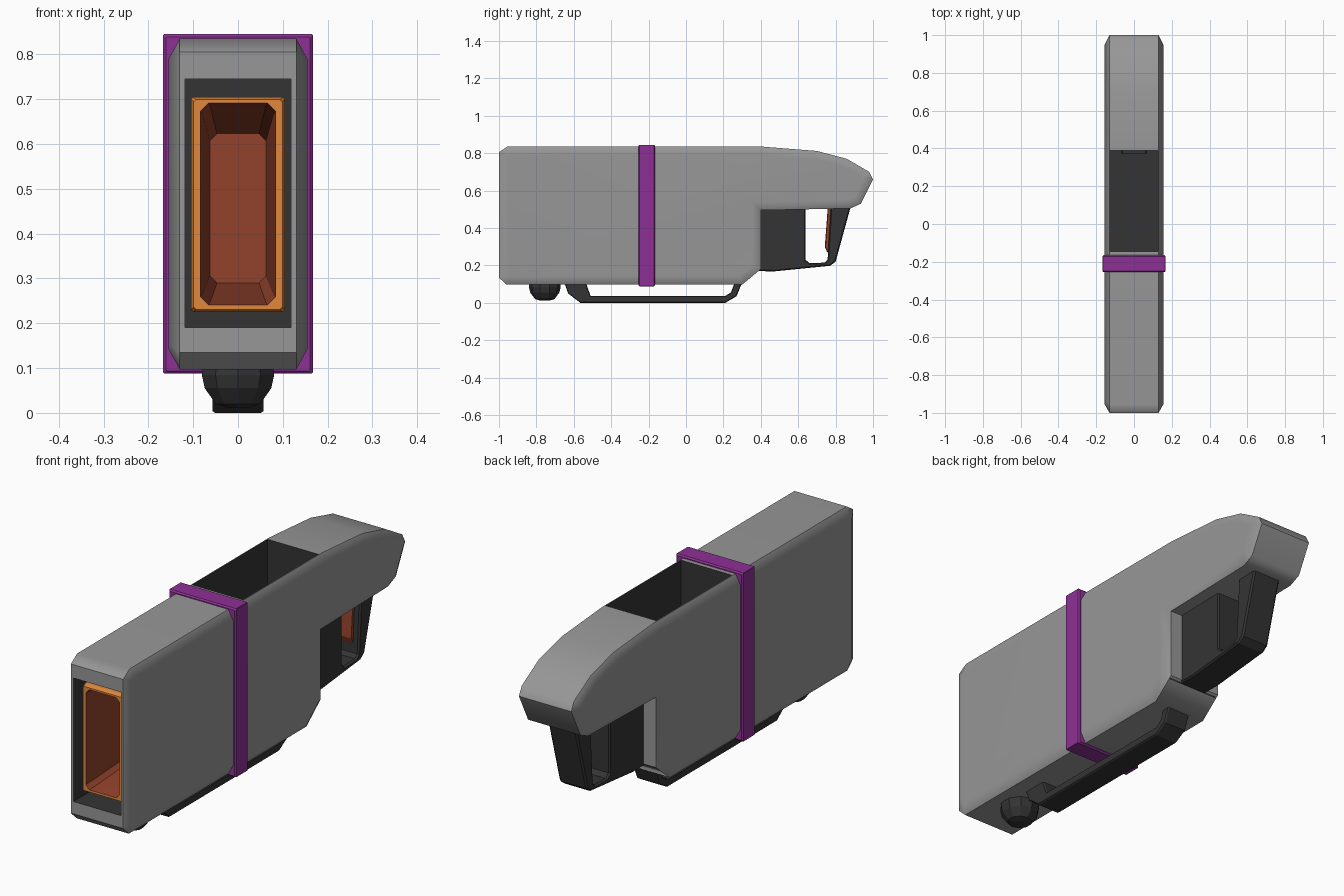
import bpy, bmesh
from mathutils import Vector

if "Cube" in bpy.data.objects:
    bpy.data.objects.remove(bpy.data.objects["Cube"])


def material(name, rgb):
    m = bpy.data.materials.new(name)
    m.diffuse_color = (*rgb, 1)
    m.use_nodes = True
    m.node_tree.nodes["Principled BSDF"].inputs["Base Color"].default_value = m.diffuse_color
    return m


GREY = material("grey shell", (0.31, 0.31, 0.31))
DARK = material("dark plastic", (0.034, 0.034, 0.034))
PURPLE = material("purple band", (0.27, 0.03, 0.30))
ORANGE = material("orange frame", (0.75, 0.25, 0.045))
RUST = material("rust red", (0.29, 0.055, 0.025))


def loft(name, loops, mats, bands=None, closed=False):
    """Skin matching loops of points; caps the ends unless closed in a ring."""
    bm = bmesh.new()
    rows = [[bm.verts.new(p) for p in loop] for loop in loops]
    n = len(rows[0])
    pairs = list(zip(rows, rows[1:] + rows[:1])) if closed else list(zip(rows, rows[1:]))
    for k, (a, b) in enumerate(pairs):
        for i in range(n):
            f = bm.faces.new((a[i], a[(i + 1) % n], b[(i + 1) % n], b[i]))
            f.material_index = bands[k] if bands else 0
    if not closed:
        bm.faces.new(rows[0])
        f = bm.faces.new(rows[-1])
        f.material_index = bands[-1] if bands else 0
    bmesh.ops.recalc_face_normals(bm, faces=bm.faces[:])
    me = bpy.data.meshes.new(name)
    bm.to_mesh(me)
    bm.free()
    ob = bpy.data.objects.new(name, me)
    bpy.context.collection.objects.link(ob)
    for m in mats:
        me.materials.append(m)
    return ob


def inset(profile, d):
    """Offset a counter-clockwise outline inwards by d."""
    pts = [Vector(p) for p in profile]
    out = []
    for i, p in enumerate(pts):
        e1 = (p - pts[i - 1]).normalized()
        e2 = (pts[(i + 1) % len(pts)] - p).normalized()
        n1, n2 = Vector((-e1.y, e1.x)), Vector((-e2.y, e2.x))
        out.append(p + d * (n1 + n2) / (1 + n1.dot(n2)))
    return out


def prism(name, profile, half, mat, edge=0.01, drop=0.01):
    """Side outline (y, z) extruded across x with chamfered rims."""
    inner = inset(profile, drop)
    loops = [[(x, p[0], p[1]) for p in prof] for x, prof in (
        (-half, inner), (edge - half, profile), (half - edge, profile), (half, inner))]
    return loft(name, loops, [mat])


def rect(y, w, z0, z1, c):
    """Rectangle in the xz plane with cut corners."""
    return [(x, y, z) for x, z in (
        (-w + c, z0), (w - c, z0), (w, z0 + c), (w, z1 - c),
        (w - c, z1), (-w + c, z1), (-w, z1 - c), (-w, z0 + c))]


def smooth(ob, angle=0.7):
    bpy.ops.object.select_all(action='DESELECT')
    ob.select_set(True)
    bpy.context.view_layer.objects.active = ob
    bpy.ops.object.shade_smooth_by_angle(angle=angle)
    wn = ob.modifiers.new("weighted normals", 'WEIGHTED_NORMAL')
    wn.keep_sharp = True


def cut(ob, name, lo, hi):
    """Cut a box-shaped pocket, then remove the cutter."""
    loops = [[(lo[0], lo[1], z), (hi[0], lo[1], z), (hi[0], hi[1], z), (lo[0], hi[1], z)]
             for z in (lo[2], hi[2])]
    cutter = loft(name, loops, [GREY])
    cutter.hide_render = True
    mod = ob.modifiers.new(name, 'BOOLEAN')
    mod.operation, mod.solver, mod.object = 'DIFFERENCE', 'EXACT', cutter
    bpy.context.view_layer.objects.active = ob
    bpy.ops.object.modifier_apply(modifier=name)
    bpy.data.objects.remove(cutter)


# Main shell with front recess and top well
shell = prism("shell", [
    (-1, .135), (-.96, .097), (.30, .097), (.40, .18), (.40, .495), (.88, .505),
    (.935, .53), (1, .66), (.98, .70), (.86, .77), (.70, .812), (.41, .835),
    (-.955, .835), (-1, .805)], .155, GREY, edge=.025, drop=.045)
cut(shell, "front_recess_cutter", (-.118, -1.1, .19), (.118, -.32, .745))
cut(shell, "top_well_cutter", (-.126, -.145, .17), (.126, .39, 1))
shell.data.materials.append(DARK)
for f in shell.data.polygons:
    c = f.center
    if abs(c.x) < .128 and -.995 < c.y < .392 and .16 < c.z < .80:
        f.material_index = 1
smooth(shell)

# Orange frame with a rust funnel inside the front recess
loft("front_funnel", [
    rect(-.40, .09, .25, .68, .01), rect(-.94, .105, .225, .705, .005),
    rect(-.96, .099, .231, .699, .005), rect(-.96, .084, .241, .691, .018),
    rect(-.90, .08, .247, .685, .018), rect(-.45, .063, .29, .623, .016)],
    [ORANGE, RUST], bands=[0, 0, 0, 1, 1])

# Purple band around the shell
loft("band", [
    rect(-.255, .13, .125, .805, .002), rect(-.255, .161, .094, .839, .002),
    rect(-.249, .167, .088, .845, .002), rect(-.171, .167, .088, .845, .002),
    rect(-.165, .161, .094, .839, .002), rect(-.165, .13, .125, .805, .002)],
    [PURPLE], closed=True)

# Rear grip loop
prism("grip", [
    (.37, .17), (.47, .168), (.77, .198), (.80, .22), (.885, .53), (.775, .53),
    (.757, .23), (.74, .215), (.66, .212), (.64, .23), (.64, .53), (.37, .53)],
    .07, DARK, edge=.008, drop=.006)

# Trigger
prism("trigger", [
    (.742, .30), (.755, .27), (.78, .29), (.79, .51), (.757, .51), (.755, .47)],
    .04, RUST, edge=.006, drop=.004)

# Bottom rail
prism("bottom_rail", [
    (-.655, .12), (-.63, .05), (-.565, 0), (.21, 0), (.27, .035), (.305, .12),
    (.265, .12), (.24, .055), (.21, .037), (-.51, .037), (-.54, .12)],
    .057, DARK, edge=.006, drop=.004)

# Faceted bottom knob, turned from a short outline
bm = bmesh.new()
prev = None
for r, z in ((.08, .13), (.085, .085), (.078, .055), (.052, .02), (.025, .012)):
    ring = bmesh.ops.create_circle(bm, segments=10, radius=r)["verts"]
    bmesh.ops.translate(bm, verts=ring, vec=(0, -.755, z))
    if prev:
        for i in range(10):
            j = (i + 1) % 10
            bm.faces.new((prev[i], prev[j], ring[j], ring[i]))
    else:
        bm.faces.new(ring)
    prev = ring
bm.faces.new(prev)
bmesh.ops.recalc_face_normals(bm, faces=bm.faces[:])
knob_mesh = bpy.data.meshes.new("bottom_knob")
bm.to_mesh(knob_mesh)
bm.free()
knob_mesh.materials.append(DARK)
bpy.context.collection.objects.link(bpy.data.objects.new("bottom_knob", knob_mesh))
